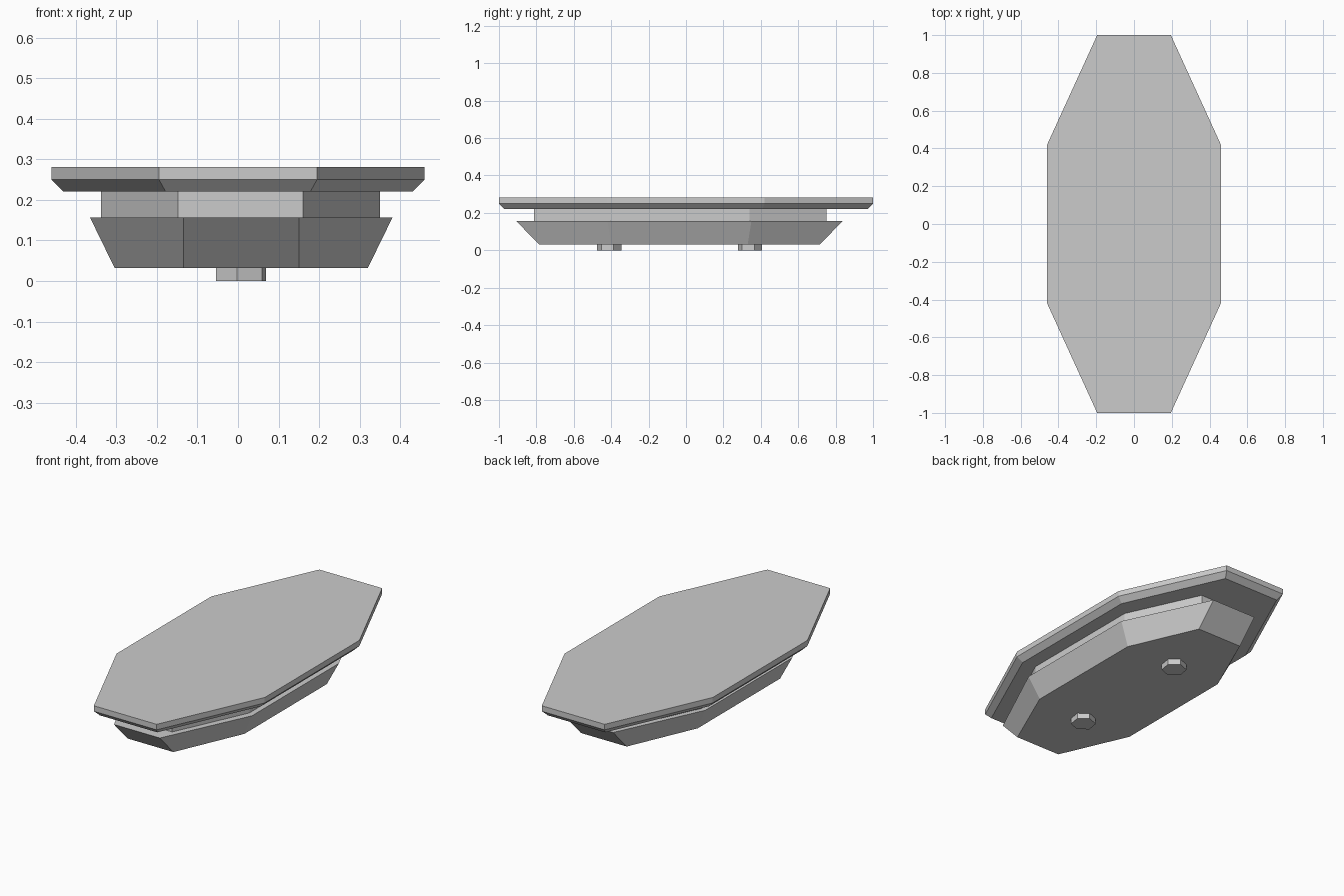
import bpy, bmesh, math

if "Cube" in bpy.data.objects:
    bpy.data.objects.remove(bpy.data.objects["Cube"])


def octagon(cx, cy, hx, hy, ex, ey):
    """Stretched octagon: half size hx, hy; flat end half-width ex; straight side half-length ey."""
    pts = [(ex, -hy), (hx, -ey), (hx, ey), (ex, hy),
           (-ex, hy), (-hx, ey), (-hx, -ey), (-ex, -hy)]
    return [(cx + x, cy + y) for x, y in pts]


def hexagon(cx, cy, r, turn):
    return [(cx + r * math.cos(math.radians(turn + 60 * i)),
             cy + r * math.sin(math.radians(turn + 60 * i))) for i in range(6)]


def loft(name, rings):
    """Closed solid through (outline, z) rings, bottom to top."""
    bm = bmesh.new()
    loops = [[bm.verts.new((x, y, z)) for x, y in pts] for pts, z in rings]
    n = len(loops[0])
    for a, b in zip(loops, loops[1:]):
        for i in range(n):
            j = (i + 1) % n
            bm.faces.new((a[i], a[j], b[j], b[i]))
    bm.faces.new(loops[0][::-1])
    bm.faces.new(loops[-1])
    bmesh.ops.recalc_face_normals(bm, faces=bm.faces[:])
    mesh = bpy.data.meshes.new(name)
    bm.to_mesh(mesh)
    bm.free()
    bpy.context.collection.objects.link(bpy.data.objects.new(name, mesh))


# Top slab with chamfered underside
rim = octagon(0, 0, 0.46, 1.0, 0.195, 0.42)
loft("top_slab", [(octagon(0, 0, 0.43, 0.97, 0.178, 0.41), 0.22),
                  (rim, 0.25), (rim, 0.281)])

# Recessed neck
neck = octagon(0.006, -0.03, 0.344, 0.782, 0.154, 0.37)
loft("neck", [(neck, 0.157), (neck, 0.22)])

# Flared base
loft("base", [(octagon(0.008, -0.035, 0.312, 0.752, 0.142, 0.365), 0.032),
              (octagon(0.008, -0.035, 0.373, 0.873, 0.142, 0.385), 0.157)])

# Two small hexagonal feet
for name, y in (("front_foot", -0.41), ("back_foot", 0.342)):
    foot = hexagon(0.008, y, 0.066, 21)
    loft(name, [(foot, 0.0), (foot, 0.032)])
